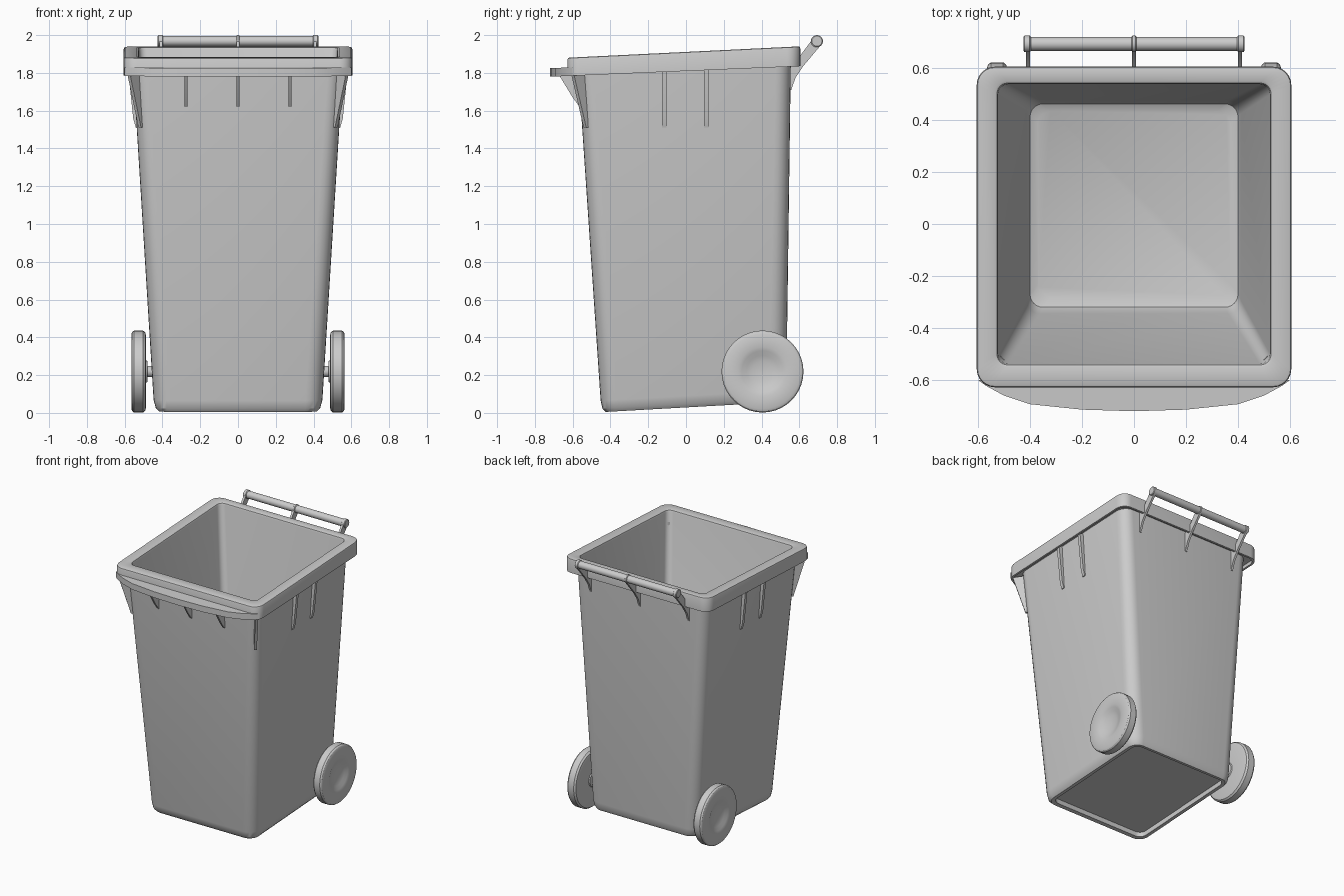
import bpy, bmesh, math
from mathutils import Vector

if "Cube" in bpy.data.objects:
    bpy.data.objects.remove(bpy.data.objects["Cube"])


def finish(name, bm, angle=32):
    bmesh.ops.recalc_face_normals(bm, faces=bm.faces)
    me = bpy.data.meshes.new(name)
    bm.to_mesh(me)
    bm.free()
    ob = bpy.data.objects.new(name, me)
    bpy.context.collection.objects.link(ob)
    bpy.ops.object.select_all(action='DESELECT')
    ob.select_set(True)
    bpy.context.view_layer.objects.active = ob
    bpy.ops.object.shade_smooth_by_angle(angle=math.radians(angle))
    return ob


def loft(name, rings, caps=True):
    bm = bmesh.new()
    loops = [[bm.verts.new(p) for p in r] for r in rings]
    n = len(loops[0])
    for a, b in zip(loops, loops[1:]):
        for i in range(n):
            j = (i + 1) % n
            bm.faces.new((a[i], a[j], b[j], b[i]))
    if caps:
        bm.faces.new(loops[0])
        bm.faces.new(loops[-1])
    return finish(name, bm)


def rounded_rect(hx, y0, y1, r, z, slope, n=6):
    """Rounded rectangle lying on the tilted plane z + slope * y."""
    pts = []
    for cx, cy, a0 in ((hx - r, y1 - r, 0), (r - hx, y1 - r, 90),
                       (r - hx, y0 + r, 180), (hx - r, y0 + r, 270)):
        for i in range(n + 1):
            a = math.radians(a0 + 90 * i / n)
            x, y = cx + r * math.cos(a), cy + r * math.sin(a)
            pts.append((x, y, z + slope * y))
    return pts


def lathe(name, profile, centre, segs=40):
    """Turn (radius, x) pairs around an x-parallel axis."""
    cy, cz = centre
    rings = [[(x, cy + r * math.cos(2 * math.pi * i / segs),
               cz + r * math.sin(2 * math.pi * i / segs)) for i in range(segs)]
             for r, x in profile]
    return loft(name, rings)


def plate(name, pts, thick):
    """Flat polygon thickened symmetrically by the given vector."""
    t = Vector(thick) / 2
    return loft(name, [[Vector(p) - t for p in pts], [Vector(p) + t for p in pts]])


# Bin body: underside recess, outer wall, rim and inner wall in one skin
loft("bin_body", [rounded_rect(*s) for s in (
    (.395, -.395, .495, .05, .065, .056),
    (.395, -.395, .495, .05, .030, .056),
    (.420, -.425, .515, .07, .029, .056),
    (.436, -.442, .525, .08, .048, .056),
    (.447, -.452, .531, .09, .090, .056),
    (.555, -.570, .555, .08, 1.835, .042),
    (.590, -.612, .590, .06, 1.835, .042),
    (.590, -.612, .590, .06, 1.810, .042),
    (.605, -.628, .605, .07, 1.810, .042),
    (.605, -.628, .605, .07, 1.900, .049),
    (.602, -.625, .602, .068, 1.908, .049),
    (.595, -.618, .595, .065, 1.911, .049),
    (.535, -.550, .550, .045, 1.911, .049),
    (.527, -.542, .542, .04, 1.907, .049),
    (.523, -.538, .538, .04, 1.895, .049),
    (.412, -.345, .475, .05, .170, .03),
    (.400, -.320, .462, .05, .125, .03),
    (.370, -.280, .435, .05, .110, .03))])

# Bowed front grip lip
half = [(.6, -.6), (.57, -.622), (.5, -.66), (.4, -.693), (.2, -.714)]
plan = half + [(0, -.72)] + [(-x, y) for x, y in reversed(half)]
loft("front_lip", [[(x, y, z + .042 * y) for x, y in plan] for z in (1.810, 1.855)])

# Gussets under the front lip
for i, x in enumerate((-.275, 0, .275)):
    plate(f"front_gusset_{i}", [(x, -.54, 1.62), (x, -.563, 1.62), (x, -.60, 1.67),
                                (x, -.67, 1.785), (x, -.54, 1.80)], (.014, 0, 0))

for s, side in ((-1, "left"), (1, "right")):
    # Diagonal corner gusset
    plate(f"corner_gusset_{side}", [(s * .505, -.515, 1.51), (s * .520, -.535, 1.51),
                                    (s * .578, -.600, 1.79), (s * .505, -.515, 1.80)],
          (s * .014, .014, 0))
    # Side ribs below the rim
    for i, y in enumerate((-.115, .108)):
        plate(f"side_rib_{side}_{i}", [(s * .52, y, 1.51), (s * .541, y, 1.51),
                                       (s * .555, y, 1.56), (s * .583, y, 1.83),
                                       (s * .52, y, 1.83)], (0, .024, 0))
    # Dished wheel with hub and stub axle
    wheel = [(.03, .43), (.03, .478), (.055, .480), (.06, .487), (.19, .487), (.207, .491),
             (.217, .503), (.217, .550), (.210, .560), (.198, .565), (.13, .562),
             (.11, .557), (.085, .546), (.055, .539), (.025, .536), (.004, .535)]
    lathe(f"wheel_{side}", [(r, s * x) for r, x in wheel], (.405, .219))

# Rear handle bar with collars
BAR = (.693, 1.968)
lathe("handle_bar", [(.027, -.41), (.027, .41)], BAR, 24)
for i, x in enumerate((-.411, 0, .411)):
    w = .009 if x == 0 else .014
    lathe(f"handle_collar_{i}", [(.027, x - w), (.032, x - w + .004),
                                 (.032, x + w - .004), (.027, x + w)], BAR, 24)

# Handle brackets rising from the back wall
for i, x in enumerate((-.408, 0, .408)):
    plate(f"handle_bracket_{i}", [(x, .54, 1.70), (x, .557, 1.71), (x, .58, 1.775),
                                  (x, .62, 1.835), (x, .715, 1.948), (x, .672, 1.982),
                                  (x, .600, 1.885), (x, .54, 1.85)], (.016, 0, 0))
